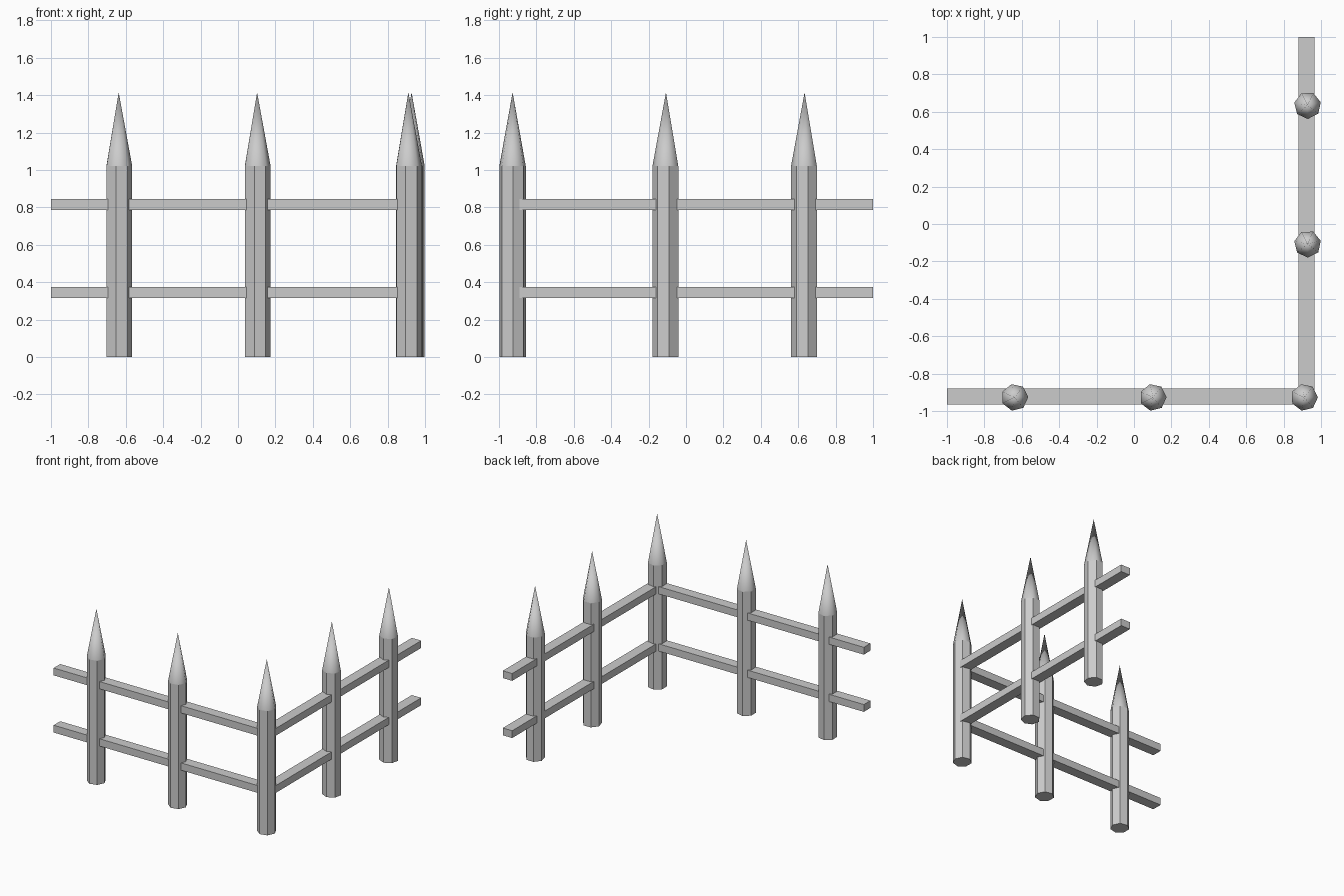
import bpy, bmesh, math

if "Cube" in bpy.data.objects:
    bpy.data.objects.remove(bpy.data.objects["Cube"])

SIDES, RADIUS = 7, 0.0725
SHAFT_TOP, TIP = 1.02, 1.415


def make_object(name, bm):
    bmesh.ops.recalc_face_normals(bm, faces=bm.faces)
    mesh = bpy.data.meshes.new(name)
    bm.to_mesh(mesh)
    bm.free()
    obj = bpy.data.objects.new(name, mesh)
    bpy.context.collection.objects.link(obj)
    return obj


def post(name, x, y, turn):
    # Seven-sided flat shaft with a smooth-shaded pointed tip
    bm = bmesh.new()
    angles = [math.radians(turn) + i * math.tau / SIDES for i in range(SIDES)]
    rings = [[bm.verts.new((RADIUS * math.cos(a), RADIUS * math.sin(a), z))
              for a in angles] for z in (0, SHAFT_TOP)]
    apex = bm.verts.new((0, 0, TIP))
    bm.faces.new(rings[0])
    for i in range(SIDES):
        j = (i + 1) % SIDES
        bm.faces.new((rings[0][i], rings[0][j], rings[1][j], rings[1][i]))
        tip = bm.faces.new((rings[1][i], rings[1][j], apex))
        tip.smooth = True
        # Sharp shoulder between shaft and tip
        bm.edges.get((rings[1][i], rings[1][j])).smooth = False
    make_object(name, bm).location = (x, y, 0)


def rail(name, low, high):
    bm = bmesh.new()
    bmesh.ops.create_cube(bm, size=1)
    for v in bm.verts:
        v.co = [(a + b) / 2 + c * (b - a) for a, b, c in zip(low, high, v.co)]
    make_object(name, bm)


# Posts: front run, corner, then side run turned a quarter
for i, x in enumerate((-0.638, 0.102, 0.911)):
    post("corner_post" if i == 2 else f"front_post_{i + 1}", x, -0.927, 1)
for i, y in enumerate((-0.107, 0.634)):
    post(f"side_post_{i + 1}", 0.928, y, -89)

# Two levels of rails, meeting inside the corner post
for level, z in (("lower", 0.315), ("upper", 0.785)):
    rail(f"front_{level}_rail", (-1, -0.965, z), (0.91, -0.88, z + 0.06))
    rail(f"side_{level}_rail", (0.88, -0.92, z), (0.965, 1, z + 0.06))
